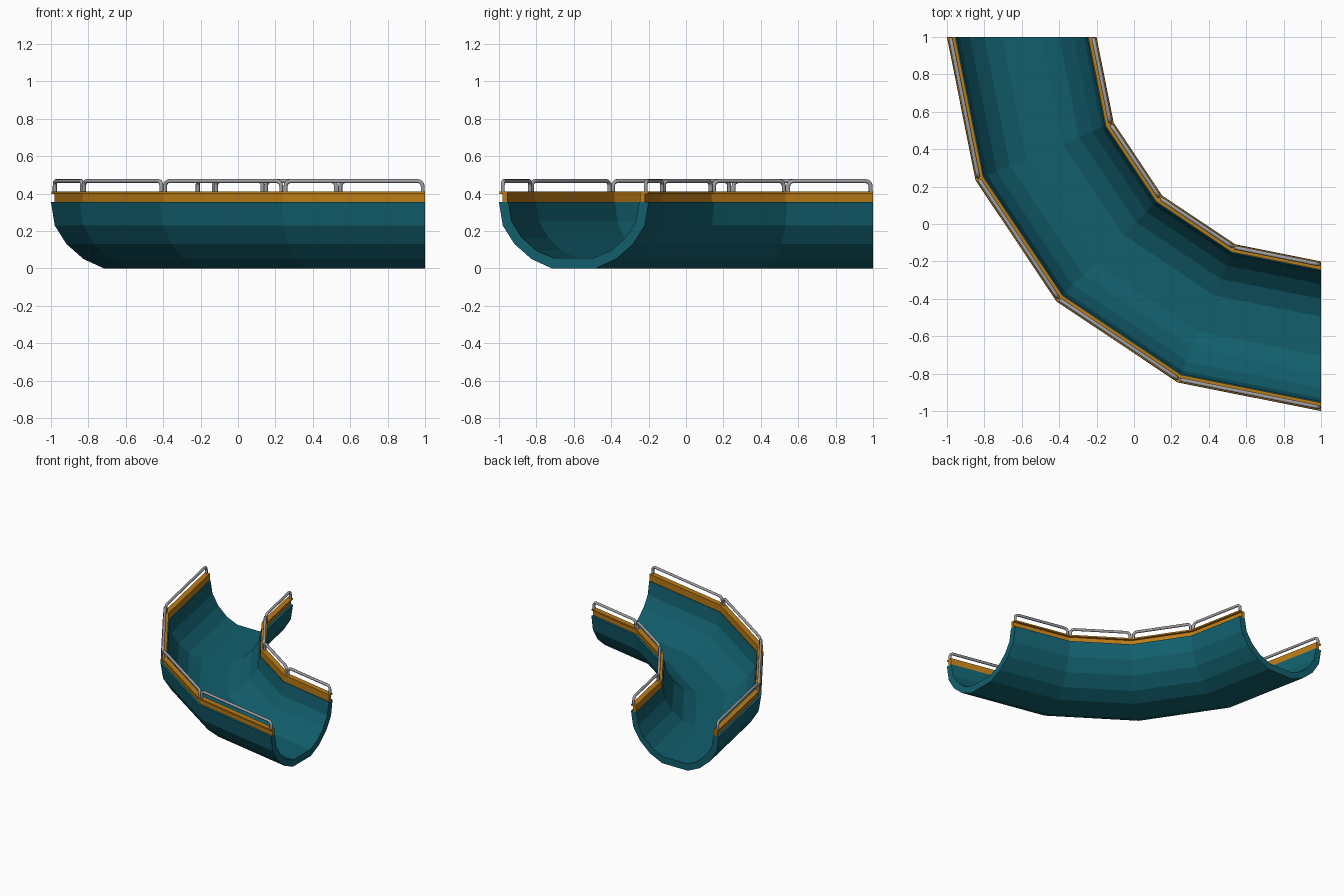
import bpy, bmesh, math
from mathutils import Vector

if "Cube" in bpy.data.objects:
    bpy.data.objects.remove(bpy.data.objects["Cube"])

STEPS = 4                      # straight segments in the quarter turn
MID = 1.6                      # centreline radius around the corner (1, 1)


def material(name, rgb):
    m = bpy.data.materials.new(name)
    m.diffuse_color = (*rgb, 1)
    m.use_nodes = True
    m.node_tree.nodes["Principled BSDF"].inputs["Base Color"].default_value = m.diffuse_color
    return m


def turn(r, z, i):
    a = math.pi + i * math.pi / 2 / STEPS
    return Vector((1 + r * math.cos(a), 1 + r * math.sin(a), z))


def sweep(name, profile, mat):
    """Sweep a closed (radius, z) profile round the faceted quarter turn."""
    bm = bmesh.new()
    rings = [[bm.verts.new(turn(r, z, i)) for r, z in profile] for i in range(STEPS + 1)]
    n = len(profile)
    for a, b in zip(rings, rings[1:]):
        for k in range(n):
            bm.faces.new((a[k], a[(k + 1) % n], b[(k + 1) % n], b[k]))
    bm.faces.new(rings[0])
    bm.faces.new(rings[-1])
    bmesh.ops.recalc_face_normals(bm, faces=bm.faces)
    me = bpy.data.meshes.new(name)
    bm.to_mesh(me)
    bm.free()
    me.materials.append(mat)
    ob = bpy.data.objects.new(name, me)
    bpy.context.collection.objects.link(ob)
    return ob


def handrail(name, p, q, mat):
    """Round-cornered hoop of tube standing between p and q."""
    along = (q - p).normalized()
    p, q = p + along * 0.013, q - along * 0.013
    up, h, c = Vector((0, 0, 1)), 0.062, 0.028
    pts = [p]
    for base, d in ((p, along), (q, -along)):
        centre = base + d * c + up * (h - c)
        arc = [centre - d * c * math.cos(t) + up * c * math.sin(t)
               for t in (k * math.pi / 8 for k in range(5))]
        pts += arc if base is p else arc[::-1]
    pts.append(q)
    cu = bpy.data.curves.new(name, 'CURVE')
    cu.dimensions = '3D'
    cu.bevel_depth = 0.011
    cu.bevel_resolution = 2
    cu.use_fill_caps = True
    s = cu.splines.new('POLY')
    s.points.add(len(pts) - 1)
    for sp, v in zip(s.points, pts):
        sp.co = (*v, 1)
    s.use_smooth = True
    cu.materials.append(mat)
    bpy.context.collection.objects.link(bpy.data.objects.new(name, cu))


teal = material("teal", (0.006, 0.115, 0.155))
orange = material("orange", (0.50, 0.20, 0.008))
steel = material("steel", (0.35, 0.35, 0.37))

# Half-pipe trough: outer and inner half sections, mirrored across the centreline
outer = [(0.40, 0.355), (0.38, 0.23), (0.317, 0.13), (0.226, 0.05), (0.117, 0.0)]
inner = [(0.35, 0.355), (0.332, 0.25), (0.278, 0.165), (0.20, 0.095), (0.105, 0.055)]
mirror = lambda pts: [(-x, z) for x, z in reversed(pts)]
section = outer + mirror(outer) + [(-x, z) for x, z in inner] + inner[::-1]
sweep("trough", [(MID + x, z) for x, z in section], teal)

# Lipped curbs on both rims, with one hoop rail per segment
curb = [(0.355, 0.353), (0.38, 0.353), (0.38, 0.398), (0.398, 0.398), (0.398, 0.41), (0.355, 0.41)]
for side, s in (("outer", 1), ("inner", -1)):
    sweep(side + "_curb", [(MID + s * x, z) for x, z in curb], orange)
    r = MID + s * 0.382
    for i in range(STEPS):
        handrail(f"{side}_handrail_{i + 1}", turn(r, 0.405, i), turn(r, 0.405, i + 1), steel)
